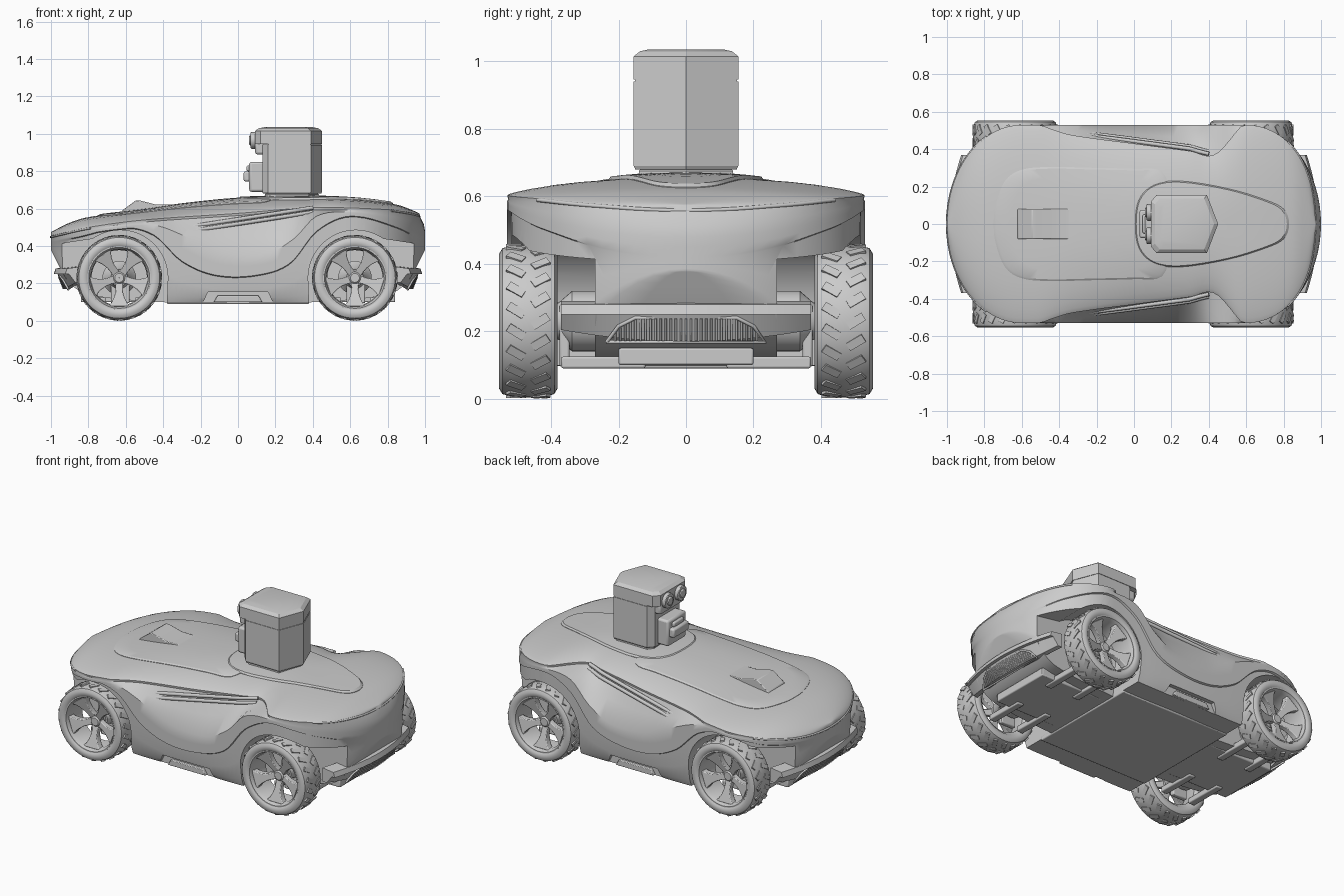
import bpy, bmesh
from math import sin, cos, pi, radians, sqrt
from mathutils import Matrix, Vector

if "Cube" in bpy.data.objects:
    bpy.data.objects.remove(bpy.data.objects["Cube"])

def make(name, bm, angle=35, bevel=0):
    bmesh.ops.remove_doubles(bm, verts=bm.verts, dist=1e-5)
    bmesh.ops.recalc_face_normals(bm, faces=bm.faces)
    me = bpy.data.meshes.new(name)
    bm.to_mesh(me); bm.free()
    ob = bpy.data.objects.new(name, me)
    bpy.context.collection.objects.link(ob)
    if bevel:
        m = ob.modifiers.new("bevel", 'BEVEL')
        m.width, m.segments, m.limit_method = bevel, 2, 'ANGLE'
    smooth(ob, angle)
    return ob

def smooth(ob, angle=35):
    bpy.ops.object.select_all(action='DESELECT')
    ob.select_set(True)
    bpy.context.view_layer.objects.active = ob
    bpy.ops.object.shade_smooth_by_angle(angle=radians(angle))

def loft(name, rings, caps=True, wrap=False, **kw):
    bm = bmesh.new()
    vs = [[bm.verts.new(p) for p in r] for r in rings]
    n = len(vs[0])
    pairs = list(zip(vs, vs[1:])) + ([(vs[-1], vs[0])] if wrap else [])
    for a, b in pairs:
        for i in range(n):
            bm.faces.new((a[i], a[(i+1) % n], b[(i+1) % n], b[i]))
    if caps and not wrap:
        bm.faces.new(vs[0]); bm.faces.new(vs[-1])
    return make(name, bm, **kw)

def prism_y(name, pts, a, b, **kw):
    return loft(name, [[(x, y, z) for x, z in pts] for y in (a, b)], **kw)

def box(name, x, y, z, bevel=0.006):
    return prism_y(name, [(x[0], z[0]), (x[1], z[0]), (x[1], z[1]), (x[0], z[1])], *y, bevel=bevel)

def lathe_y(name, prof, c, sy, n=48):
    # closed (radius, offset) profile spun about the axle
    return loft(name, [[(c[0]+r*cos(t), c[1]+sy*o, c[2]+r*sin(t)) for r, o in prof]
                       for t in (2*pi*i/n for i in range(n))], wrap=True)

def cyl_x(name, r, x0, x1, y, z):
    return loft(name, [[(x, y+r*cos(2*pi*i/24), z+r*sin(2*pi*i/24)) for i in range(24)] for x in (x0, x1)], bevel=0.004)

def tube(name, pts, r):
    cu = bpy.data.curves.new(name, 'CURVE')
    cu.dimensions, cu.bevel_depth, cu.bevel_resolution, cu.use_fill_caps = '3D', r, 2, True
    sp = cu.splines.new('POLY')
    sp.points.add(len(pts)-1)
    for p, q in zip(sp.points, pts):
        p.co = (*q, 1)
    ob = bpy.data.objects.new(name, cu)
    bpy.context.collection.objects.link(ob)

def curve(x, *k):
    # smooth interpolation through (x, value) pairs
    k = [(k[i], k[i+1]) for i in range(0, len(k), 2)]
    x = min(max(x, k[0][0]), k[-1][0])
    i = next(j for j in range(len(k)-1) if x <= k[j+1][0] + 1e-9)
    sl = lambda j: (k[min(j+1, len(k)-1)][1]-k[max(j-1, 0)][1]) / (k[min(j+1, len(k)-1)][0]-k[max(j-1, 0)][0])
    h = k[i+1][0]-k[i][0]
    u = (x-k[i][0])/h
    return ((2*u**3-3*u*u+1)*k[i][1] + (u**3-2*u*u+u)*h*sl(i)
            + (3*u*u-2*u**3)*k[i+1][1] + (u**3-u*u)*h*sl(i+1))

# Body shape functions along the length
half_w = lambda x: .53*sqrt(max(0, 1-max(0, (abs(x)-.6)/.4)**2))
top = lambda x: curve(x, -1, .475, -.9, .525, -.8, .555, -.5, .592, -.3, .622, 0, .652, .3, .66, .6, .652, .85, .622, .95, .592, 1, .575)
shoulder = lambda x: curve(x, -1, .455, -.8, .50, -.5, .54, 0, .575, .4, .605, .8, .595, .95, .575, 1, .562)
pocket = lambda x: min(shoulder(x)-.02, curve(x, -1, .44, -.8, .48, -.45, .51, -.3, .46, -.1, .37, .15, .36, .3, .44, .42, .56, .6, .58, .85, .53, 1, .48))
crease = lambda x: min(pocket(x)-.01, curve(x, -1, .42, -.85, .45, -.62, .5, -.45, .46, -.3, .32, -.12, .245, .1, .245, .28, .31, .42, .48, .6, .56, .85, .5, 1, .42))
bottom = lambda x: curve(abs(x), 0, .1, .4, .1, .8, .14, .9, .2, .95, .28, 1, .38)
inset = lambda x: max(0, curve(x, -.5, 0, -.42, .03, -.33, .055, 0, .1, .3, .14, .43, .16, .58, 0, .6, 0))
pull = lambda x: x*(1-.03*max(0, (x-.75)/.25)**2)   # tail leans forward above the waist

def deck(x, y):
    k = min(1, abs(y)/max(1e-4, half_w(x)-inset(x)))
    s = shoulder(x)
    return s+(top(x)-s)*(1-k**2.5)**.8

def section(x):
    w, wt, s, p, v, b = half_w(x), half_w(x)-inset(x), shoulder(x), pocket(x), crease(x), bottom(x)
    h = [(pull(x), wt*k, deck(x, wt*k)) for k in (0, .2, .4, .6, .75, .87, .95, .985, 1)]
    h += [((pull(x)*3+x)/4, wt*.995, s-.012), (x*.8+pull(x)*.2, wt+(w-wt)*.5, (s+p)/2-.006)]
    h += [(x, y, z) for y, z in ((w, p), (w, (p+v)/2), (w, v), (w*.98, v-.005), (w*.97, b+(v-b)*.5),
                                 (w*.95, b+(v-b)*.15), (w*.92, b), (w*.5, b), (0, b))]
    return h + [(a, -y, z) for a, y, z in h[-2:0:-1]]

ends = [.6+.4*sin(pi/2*i/16) for i in range(17)]
xs = [-e for e in reversed(ends)] + [-.6+1.2*i/40 for i in range(1, 40)] + ends
body = loft("body_shell", [section(x) for x in xs])

# Wheel arches and side-step notches
def cut(target, pts, a, b):
    c = prism_y("cutter", pts, a, b)
    m = target.modifiers.new("cut", 'BOOLEAN')
    m.object, m.solver = c, 'EXACT'
    bpy.context.view_layer.objects.active = target
    bpy.ops.object.modifier_apply(modifier=m.name)
    bpy.data.objects.remove(c)

for sy in (-1, 1):
    for sx in (-1, 1):
        arc = [(.63+.255*cos(radians(t)), .23+.255*sin(radians(t))) for t in range(180, 50, -5)]
        cut(body, [(sx*x, z) for x, z in [(.385, -.1), (.378, .15)]+arc+[(1.1, .39), (1.1, -.1)]], sy*.27, sy*.8)
    cut(body, [(-.21, .05), (-.16, .155), (.16, .155), (.21, .05)], sy*.485, sy*.8)
    prism_y("side_step", [(-.13, .1), (-.11, .135), (.11, .135), (.13, .1)], sy*.40, sy*.505, bevel=.004)
smooth(body)

# Deck panels that follow the body surface
def deck_panel(name, pts, lift):
    out = [Vector((x, y)) for x, y in pts] + [Vector((x, -y)) for x, y in reversed(pts) if y > 0]
    n, fine = len(out), []
    for i in range(n):
        p = [out[(i+j-1) % n] for j in range(4)]
        for u in (0, .25, .5, .75):
            fine.append(.5*(2*p[1]+(p[2]-p[0])*u+(2*p[0]-5*p[1]+4*p[2]-p[3])*u*u+(3*p[1]-p[0]-3*p[2]+p[3])*u**3))
    c = sum(fine, Vector((0, 0)))/len(fine)
    rings = []
    for k, dz in ((1, -.015), (1, .002), (.97, lift), (.8, lift), (.6, lift), (.4, lift), (.2, lift), (.03, lift)):
        q = [c+(p-c)*k for p in fine]
        rings.append([(p.x, p.y, deck(p.x, p.y)+dz) for p in q])
    loft(name, rings, angle=25)

deck_panel("front_hatch", [(-.75, 0), (-.74, .1), (-.69, .23), (-.6, .29), (-.45, .305), (-.2, .30), (0, .295), (.15, .28), (.2, .12), (.2, 0)], .007)
deck_panel("turret_pad", [(.0, 0), (.02, .13), (.1, .21), (.25, .23), (.5, .19), (.7, .13), (.8, .08), (.83, 0)], .011)
prism_y("hatch_scoop", [(-.63, .56), (-.62, .59), (-.545, .645), (-.52, .643), (-.44, .622), (-.33, .622), (-.3, .58)], -.08, .08, bevel=.004)

# Light strips around the nose and tail, pocket blades
for name, s, x0, dz in (("nose_strip", -1, .78, -.006), ("tail_strip", 1, .8, -.004)):
    line = [(pull(s*x), half_w(x), shoulder(s*x)+dz) for x in ends if x >= x0]
    tube(name, line+[(x, -y, z) for x, y, z in reversed(line[:-1])], .006)
for sy in (-1, 1):
    for name, dz, dy, r in (("pocket_blade_upper", .008, .012, .011), ("pocket_blade_lower", -.016, .024, .011)):
        tube(name, [(x, sy*(half_w(x)-inset(x)+dy), .535+.155*x+dz) for x in (-.31+.71*i/14 for i in range(15))], r)

# Wheels
for sx in (-1, 1):
    for sy in (-1, 1):
        c = (sx*.63 - .005, sy*.4675, .23)
        tyre = [(.168, .077), (.178, .085), (.2, .0865), (.216, .077), (.224, .05), (.226, 0)]
        lathe_y("tyre", tyre+[(r, -o) for r, o in reversed(tyre[:-1])], c, sy, 64)
        lathe_y("rim", [(.17, .08), (.163, .08), (.152, .055), (.148, -.06), (.17, -.075)], c, sy, 64)
        lathe_y("hub", [(.001, .032), (.024, .032), (.032, .024), (.034, -.03), (.001, -.03)], c, sy, 24)
        lathe_y("axle_motor", [(.001, -.03), (.045, -.03), (.055, -.09), (.09, -.13), (.09, -.2), (.001, -.2)], c, sy, 32)
        for k in range(5):
            t = 1.5*pi+2*pi*k/5
            half = [(.015, .022), (.05, .019), (.08, .021), (.11, .03), (.135, .043), (.152, .062)]
            shape = half+[(r, -q) for r, q in reversed(half)]
            rings = [[(c[0]+r*cos(t)-q*sin(t), c[1]+sy*(o+dish*r), c[2]+r*sin(t)+q*cos(t)) for r, q in shape]
                     for o, dish in ((-.015, .25), (.015, .32))]
            loft("wheel_spoke", rings, bevel=.004)
        bm = bmesh.new()
        for k in range(44):
            side = 1 if k % 2 else -1
            m = (Matrix.Translation(c) @ Matrix.Rotation(2*pi*k/44, 4, 'Y')
                 @ Matrix.Translation((0, side*.036, .2215)) @ Matrix.Rotation(side*.55, 4, 'Z')
                 @ Matrix.Diagonal((.026, .054, .014, 1)))
            bmesh.ops.create_cube(bm, size=1, matrix=m)
        make("tyre_tread", bm)

# Underbody and suspension
box("floor_plate", (-.38, .38), (-.36, .36), (.09, .12))
for s in (-1, 1):
    box("end_floor_plate", sorted((s*.36, s*.84)), (-.2, .2), (.1, .15))
    for sy in (-1, 1):
        for dx in (-.1, .1):
            box("suspension_arm", (s*.63+dx-.022, s*.63+dx+.022), sorted((sy*.12, sy*.37)), (.09, .125))
        box("steering_knuckle", (s*.63-.05, s*.63+.05), sorted((sy*.345, sy*.375)), (.095, .28))

# Bumpers with wings, tray and slatted grille
for s in (-1, 1):
    ys = [-.37+.74*i/20 for i in range(21)]
    front = lambda y: s*(.985-.45*y*y)
    back = lambda y: s*(.90-.45*y*y)
    loft("bumper_bar", [[(back(y), y, .25), (front(y), y, .25), (front(y)-s*.01, y, .28), (back(y), y, .29)] for y in ys])
    loft("bumper_tray", [[(back(y), y, .17+.25*y*y), (front(y)-s*.055, y, .17+.25*y*y), (front(y)-s*.02, y, .25), (back(y), y, .25)]
                         for y in ys])
    arch = [(-.235, .168), (-.2, .215), (-.15, .24), (.15, .24), (.2, .215), (.235, .168)]
    tube("grille_frame", [(front(y)-s*(.02+(.25-z)*.4), y, z) for y, z in arch+arch[:1]], .006)
    for i in range(29):
        y = -.21+.015*i
        zt = .238 if abs(y) < .15 else .238-(abs(y)-.15)*.6
        tube("grille_slat", [(front(y)-s*(.02+(.25-z)*.4), y, z) for z in (.172, zt)], .0035)

# Sensor turret
def hexa(z, k=1, x0=.13):
    pts = [(x0, .12), (x0+.03, .155), (.39, .155), (.45, 0)]
    pts += [(x, -y) for x, y in reversed(pts[:-1])]
    return [(.27+(x-.27)*k, y*k, z) for x, y in pts]

loft("turret_collar", [hexa(.645, .9), hexa(.675, .9), hexa(.685, .85)], angle=20)
loft("turret_body", [hexa(.68, .97), hexa(.69), hexa(.94)], angle=20)
loft("turret_seam", [hexa(.935, .98), hexa(.955, .98)], angle=20)
loft("turret_head", [hexa(.947, 1, .09), hexa(1.015, 1, .09), hexa(1.03, .88, .09), hexa(1.036, .7, .09)], angle=20)
box("turret_brow", (.092, .17), (-.12, .12), (.89, .96), .012)
for y in (-.062, .062):
    cyl_x("camera_eye", .045, .068, .12, y, .965)
    cyl_x("camera_lens", .026, .06, .08, y, .965)
box("sensor_pod", (.06, .16), (-.09, .09), (.69, .85), .012)
box("sensor_pod_face", (.03, .08), (-.075, .075), (.745, .80), .01)
box("sensor_pod_lip", (.045, .09), (-.05, .05), (.80, .83), .008)
